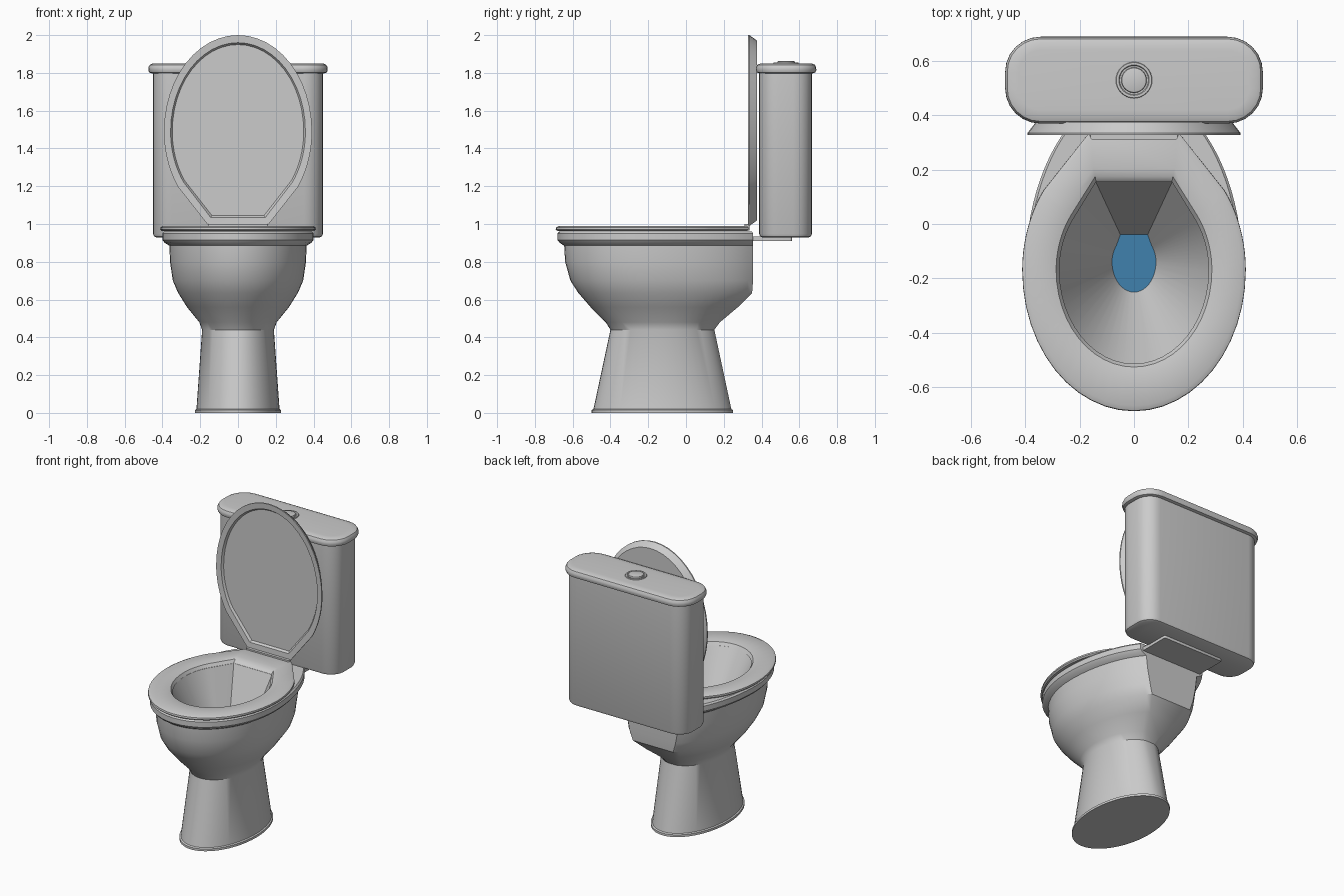
import bpy, bmesh
from math import sin, cos, pi, acos, radians

if "Cube" in bpy.data.objects:
    bpy.data.objects.remove(bpy.data.objects["Cube"], do_unlink=True)


def material(name, rgb):
    m = bpy.data.materials.new(name)
    m.use_nodes = True
    m.diffuse_color = (*rgb, 1)
    m.node_tree.nodes["Principled BSDF"].inputs["Base Color"].default_value = (*rgb, 1)
    return m


CERAMIC = material("grey ceramic", (0.6, 0.6, 0.6))
WATER = material("blue water", (0.05, 0.22, 0.42))


def egg(rx, front, mid, back, w, straight=True, n=10):
    """Oval outline with a flat back edge of half width w."""
    half = []
    depth = back - mid
    if straight:
        bend = radians(36)
        half = [(rx * cos(bend * i / n), mid + depth * sin(bend * i / n)) for i in range(n)]
        px, py = rx * cos(bend), mid + depth * sin(bend)
        half += [(px + (w - px) * k / 2, py + (back - py) * k / 2) for k in range(3)]
    else:
        end = acos(w / rx)
        steps = n + 2
        half = [(rx * cos(end * i / steps), mid + depth * sin(end * i / steps) / sin(end))
                for i in range(steps + 1)]
    nose = [(rx * cos(pi * i / 24), mid - (mid - front) * sin(pi * i / 24)) for i in range(1, 24)]
    return half[::-1] + nose + [(-x, y) for x, y in half]


def rounded_rect(hx, y0, y1, r, n=6):
    """Rectangle outline with rounded corners."""
    corners = [(hx - r, y1 - r), (r - hx, y1 - r), (r - hx, y0 + r), (hx - r, y0 + r)]
    return [(cx + r * cos(pi / 2 * (q + i / n)), cy + r * sin(pi / 2 * (q + i / n)))
            for q, (cx, cy) in enumerate(corners) for i in range(n + 1)]


def circle(r, cy, n=32):
    return [(r * cos(2 * pi * i / n), cy + r * sin(2 * pi * i / n)) for i in range(n)]


def loft(name, rings, mat=CERAMIC, closed=False, upright=False, caps=(True, True)):
    """Skin a list of (height, outline) rings."""
    bm = bmesh.new()
    rows = [[bm.verts.new((x, z, -y) if upright else (x, y, z)) for x, y in pts]
            for z, pts in rings]
    pairs = list(zip(rows, rows[1:])) + ([(rows[-1], rows[0])] if closed else [])
    for a, b in pairs:
        for i in range(len(a)):
            j = (i + 1) % len(a)
            bm.faces.new((a[i], a[j], b[j], b[i]))
    if not closed:
        for row, wanted in zip((rows[0], rows[-1]), caps):
            if wanted:
                bm.faces.new(row)
    bmesh.ops.recalc_face_normals(bm, faces=bm.faces)
    mesh = bpy.data.meshes.new(name)
    bm.to_mesh(mesh)
    bm.free()
    mesh.materials.append(mat)
    ob = bpy.data.objects.new(name, mesh)
    bpy.context.collection.objects.link(ob)
    bpy.ops.object.select_all(action="DESELECT")
    ob.select_set(True)
    bpy.context.view_layer.objects.active = ob
    bpy.ops.object.shade_smooth_by_angle(angle=radians(32))
    return ob


# Pedestal and bowl: height, half width, front, middle, back, flat half width
shell = [
    (0, 0.228, -0.50, -0.125, 0.25, 0.02),
    (0.015, 0.228, -0.50, -0.125, 0.25, 0.02),
    (0.02, 0.22, -0.49, -0.125, 0.24, 0.02),
    (0.44, 0.19, -0.40, -0.125, 0.15, 0.03),
    (0.48, 0.205, -0.425, -0.13, 0.18, 0.05),
    (0.56, 0.27, -0.505, -0.14, 0.275, 0.10),
    (0.635, 0.317, -0.57, -0.15, 0.35, 0.15),
    (0.70, 0.345, -0.612, -0.16, 0.355, 0.17),
    (0.80, 0.36, -0.64, -0.17, 0.355, 0.19),
    (0.885, 0.363, -0.645, -0.17, 0.355, 0.20),
    (0.90, 0.388, -0.668, -0.17, 0.355, 0.23),
    (0.915, 0.40, -0.68, -0.17, 0.355, 0.245),
    (0.95, 0.40, -0.68, -0.17, 0.355, 0.245),
    (0.96, 0.39, -0.67, -0.17, 0.35, 0.24),
]
bowl = [(z, egg(*ring, straight=False)) for z, *ring in shell]
bowl += [(0.96, egg(0.278, -0.52, -0.17, 0.158, 0.142)),
         (0.50, egg(0.08, -0.25, -0.14, -0.04, 0.05))]
loft("bowl", bowl)
loft("water", [(0.50, egg(0.08, -0.25, -0.14, -0.04, 0.05)),
               (0.506, egg(0.081, -0.251, -0.14, -0.039, 0.05))], WATER)

# Seat ring
seat = [
    (0.963, 0.403, -0.68, 0.325, 0.165),
    (0.971, 0.412, -0.69, 0.33, 0.17),
    (0.982, 0.411, -0.688, 0.33, 0.17),
    (0.990, 0.395, -0.67, 0.322, 0.16),
    (0.990, 0.315, -0.56, 0.205, 0.15),
    (0.983, 0.287, -0.527, 0.175, 0.143),
    (0.963, 0.275, -0.515, 0.155, 0.14),
]
loft("seat", [(z, egg(rx, f, -0.17, b, w)) for z, rx, f, b, w in seat], closed=True)

# Raised lid: depth, half width, top, bottom, flat half width
lid = [
    (0.345, 0.348, 1.95, 1.045, 0.138),
    (0.331, 0.357, 1.96, 1.035, 0.145),
    (0.328, 0.392, 2.0, 0.99, 0.155),
    (0.336, 0.392, 2.0, 0.99, 0.155),
    (0.375, 0.362, 1.972, 1.018, 0.145),
]
loft("seat_lid", [(d, egg(rx, -t, -1.49, -b, w)) for d, rx, t, b, w in lid], upright=True)

# Hinge bar and tank shelf
loft("hinge", [(z, rounded_rect(0.16, 0.31, 0.336, 0.008, 3)) for z in (0.965, 1.0)])
loft("tank_shelf", [(z, rounded_rect(0.225, 0.25, 0.56, 0.01, 3)) for z in (0.91, 0.935)])

# Tank: height and inset of the outline
tank = [(0.928, 0.02), (0.934, 0.006), (0.948, 0), (1.81, 0)]
loft("tank", [(z, rounded_rect(0.45 - s, 0.387 + s, 0.667 - s, 0.10 - s)) for z, s in tank])
cover = [(1.797, 0.02), (1.802, 0.005), (1.815, 0), (1.83, 0.001),
         (1.843, 0.008), (1.849, 0.022), (1.851, 0.05)]
loft("tank_cover", [(z, rounded_rect(0.475 - s, 0.37 + s, 0.69 - s, 0.13 - s))
                    for z, s in cover])

# Flush button inside its collar
button = [(1.848, 0.068), (1.856, 0.065), (1.856, 0.056), (1.852, 0.053),
          (1.852, 0.047), (1.861, 0.045), (1.863, 0.040)]
loft("flush_button", [(z, circle(r, 0.53)) for z, r in button])
